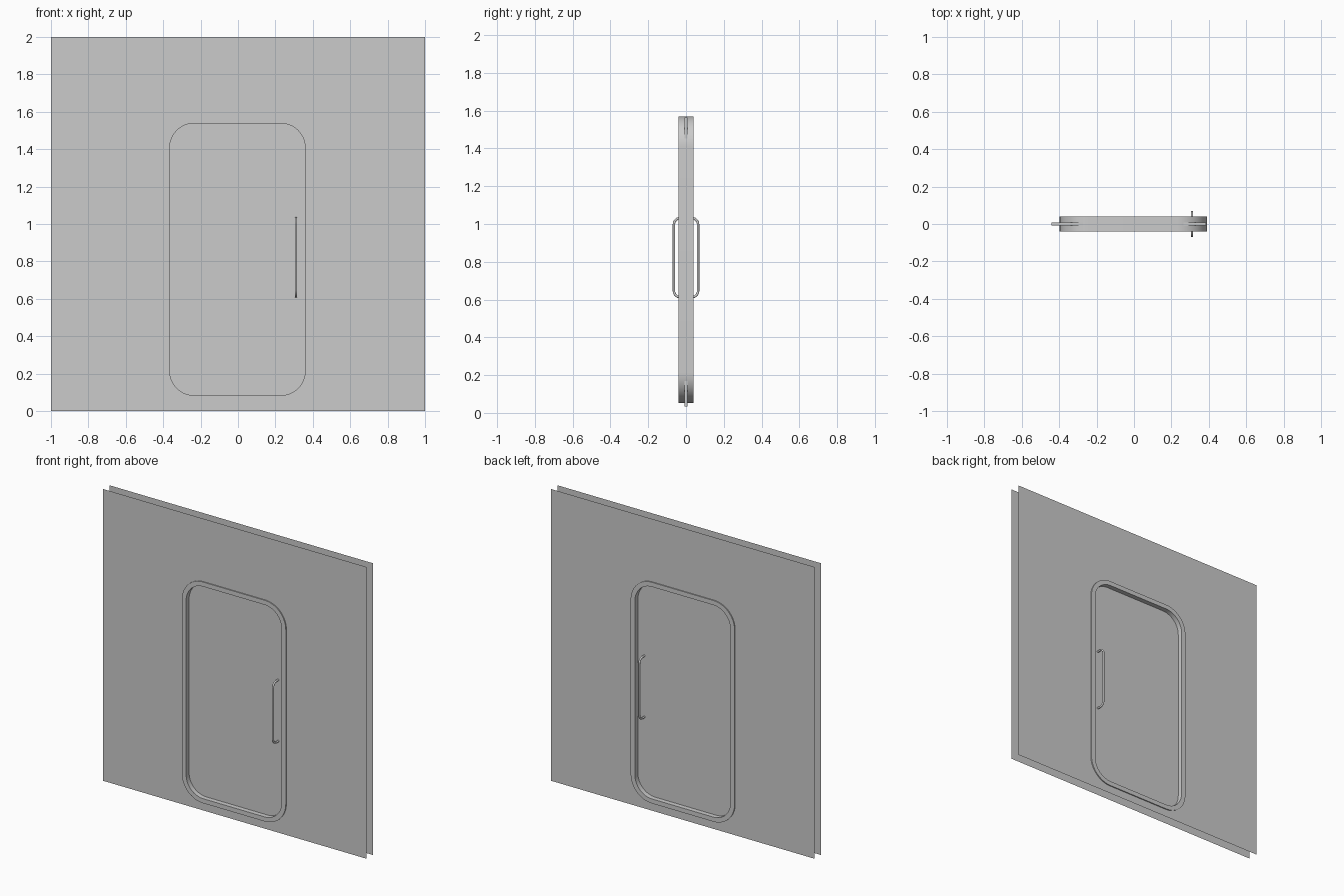
import bpy, bmesh, math
from mathutils import Vector

if "Cube" in bpy.data.objects:
    bpy.data.objects.remove(bpy.data.objects["Cube"])

CX, CZ = -0.003, 0.811


def rounded_rect(hw, hh, r, n=16):
    pts = []
    for k, (sx, sz) in enumerate([(1, 1), (-1, 1), (-1, -1), (1, -1)]):
        for i in range(n + 1):
            a = (k + i / n) * math.pi / 2
            pts.append((CX + sx * (hw - r) + r * math.cos(a),
                        CZ + sz * (hh - r) + r * math.sin(a)))
    return pts


def add_object(name, bm, smooth=False):
    me = bpy.data.meshes.new(name)
    bm.to_mesh(me)
    bm.free()
    ob = bpy.data.objects.new(name, me)
    bpy.context.collection.objects.link(ob)
    if smooth:
        bpy.ops.object.select_all(action='DESELECT')
        ob.select_set(True)
        bpy.context.view_layer.objects.active = ob
        bpy.ops.object.shade_smooth_by_angle(angle=math.radians(35))
    return ob


def add_loop(bm, pts, y):
    vs = [bm.verts.new((x, y, z)) for x, z in pts]
    es = [bm.edges.new((vs[i], vs[(i + 1) % len(vs)])) for i in range(len(vs))]
    return vs, es


outer = rounded_rect(0.394, 0.758, 0.16)
inner = rounded_rect(0.362, 0.727, 0.13)

# Two thin wall sheets with the doorway cut out
for name, side in (("front_wall", -1), ("back_wall", 1)):
    bm = bmesh.new()
    y = side * 0.034
    _, e1 = add_loop(bm, [(-1, 0), (1, 0), (1, 2), (-1, 2)], y)
    _, e2 = add_loop(bm, outer, y)
    bmesh.ops.triangle_fill(bm, edges=e1 + e2, use_beauty=True,
                            normal=Vector((0, side, 0)))
    for f in bm.faces:
        f.normal_update()
        if f.normal.y * side < 0:
            f.normal_flip()
    add_object(name, bm)

# Rounded door frame, a closed ring standing slightly proud of both sheets
bm = bmesh.new()
D = 0.041
rings = [add_loop(bm, p, y)[0] for p, y in
         ((outer, -D), (outer, D), (inner, D), (inner, -D))]
for k in range(4):
    a, b = rings[k], rings[(k + 1) % 4]
    for i in range(len(a)):
        j = (i + 1) % len(a)
        bm.faces.new((a[i], a[j], b[j], b[i]))
bmesh.ops.recalc_face_normals(bm, faces=bm.faces)
add_object("door_frame", bm, True)

# Thin door panel, its edges hidden between the sheets
bm = bmesh.new()
bmesh.ops.create_cube(bm, size=1)
bmesh.ops.scale(bm, vec=(0.825, 0.016, 1.53), verts=bm.verts)
bmesh.ops.translate(bm, vec=(-0.0275, 0, 0.80), verts=bm.verts)
add_object("door_panel", bm)


# Bent tube handles on both faces of the door
def handle(name, side):
    r, bend, y0, y1, z0, z1 = 0.0065, 0.035, 0.004, 0.064, 0.612, 1.032
    path = [(y0, z0)]
    for cz, start in ((z0 + bend, -90), (z1 - bend, 0)):
        for i in range(9):
            a = math.radians(start + i * 90 / 8)
            path.append((y1 - bend + bend * math.cos(a), cz + bend * math.sin(a)))
    path.append((y0, z1))
    bm = bmesh.new()
    loops = []
    for i, (y, z) in enumerate(path):
        p, q = path[max(i - 1, 0)], path[min(i + 1, len(path) - 1)]
        t = Vector((0, q[0] - p[0], q[1] - p[1])).normalized()
        n = t.cross(Vector((1, 0, 0)))
        loop = []
        for k in range(16):
            a = k * math.tau / 16
            v = Vector((0.31, y, z)) + r * (Vector((math.cos(a), 0, 0)) + n * math.sin(a))
            v.y *= side
            loop.append(bm.verts.new(v))
        loops.append(loop)
    for a, b in zip(loops, loops[1:]):
        for k in range(16):
            bm.faces.new((a[k], a[(k + 1) % 16], b[(k + 1) % 16], b[k]))
    bm.faces.new(loops[0])
    bm.faces.new(loops[-1])
    bmesh.ops.recalc_face_normals(bm, faces=bm.faces)
    add_object(name, bm, True)


handle("front_handle", -1)
handle("back_handle", 1)
